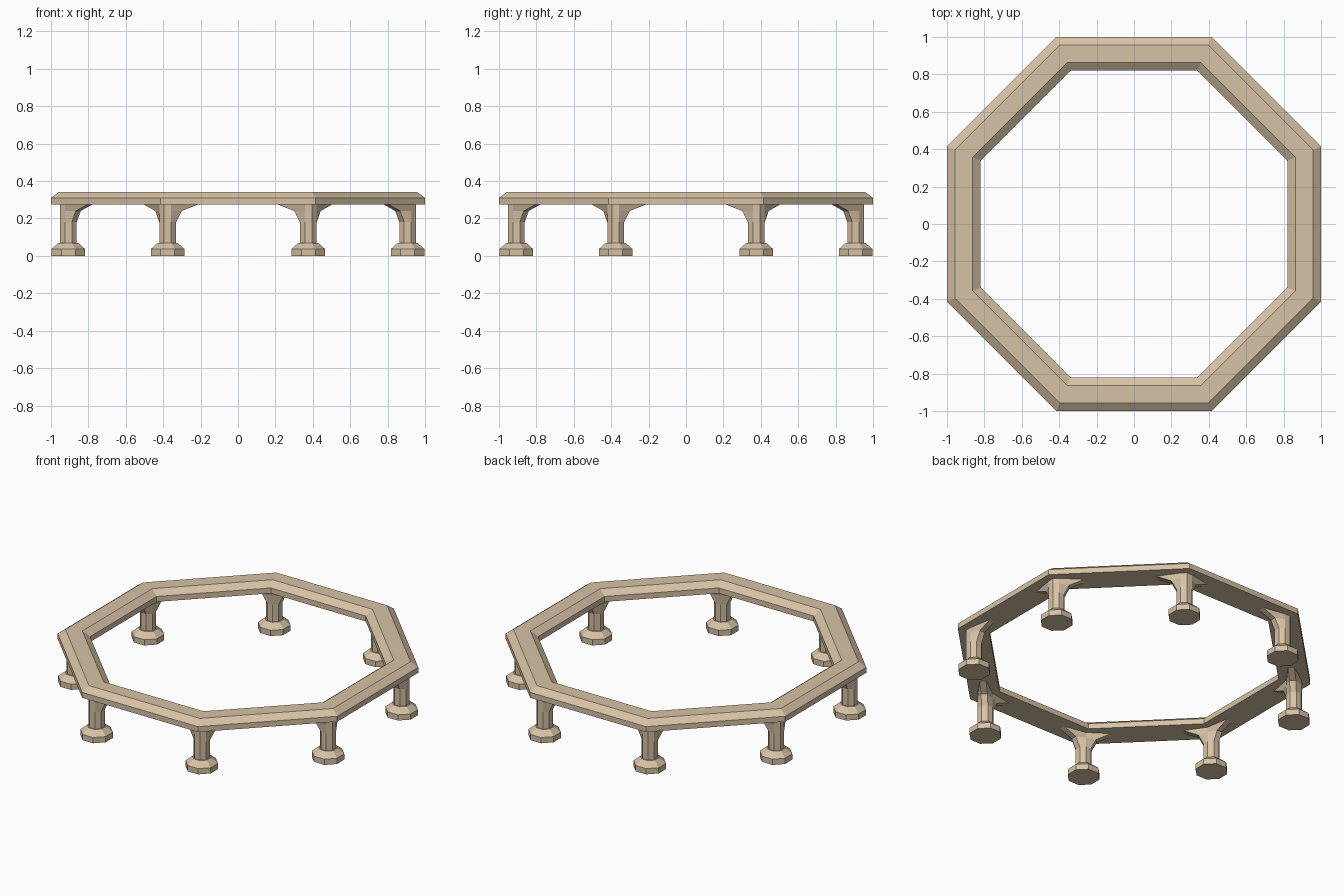
import bpy, bmesh
from math import cos, sin, pi
from mathutils import Vector

if "Cube" in bpy.data.objects:
    bpy.data.objects.remove(bpy.data.objects["Cube"])

mat = bpy.data.materials.new("sandstone")
mat.diffuse_color = (0.68, 0.54, 0.38, 1)
mat.use_nodes = True
mat.node_tree.nodes["Principled BSDF"].inputs["Base Color"].default_value = mat.diffuse_color
K = 1 / cos(pi / 8)  # apothem -> corner radius of an octagon


def octagon(a, z):
    return [Vector((a * K * cos((i + .5) * pi / 4), a * K * sin((i + .5) * pi / 4), z))
            for i in range(8)]


def loft(name, rings, closed=False, loc=(0, 0, 0)):
    bm = bmesh.new()
    vs = [[bm.verts.new(p) for p in r] for r in rings]
    pairs = list(zip(vs, vs[1:]))
    if closed:
        pairs.append((vs[-1], vs[0]))
    else:
        bm.faces.new(vs[0])
        bm.faces.new(vs[-1])
    for a, b in pairs:
        for i in range(8):
            j = (i + 1) % 8
            bm.faces.new((a[i], a[j], b[j], b[i]))
    bmesh.ops.recalc_face_normals(bm, faces=bm.faces)
    me = bpy.data.meshes.new(name)
    bm.to_mesh(me)
    bm.free()
    me.materials.append(mat)
    ob = bpy.data.objects.new(name, me)
    ob.location = loc
    bpy.context.collection.objects.link(ob)


# Octagonal top rail with chamfered upper edges
RAIL = [(1, .275), (1, .31), (.957, .342), (.863, .342), (.82, .31), (.82, .275)]
loft("top_rail", [octagon(a, z) for a, z in RAIL], closed=True)

# One pillar under each rail corner
for k in range(8):
    ang = (k + .5) * pi / 4
    loc = (.982 * cos(ang), .982 * sin(ang), 0)
    # Foot with sloped top
    loft(f"foot_{k + 1}", [octagon(.09, 0), octagon(.09, .037), octagon(.052, .07)], loc=loc)
    # Shaft whose two rail-facing sides flare into brackets
    tangents = [(k + 3) * pi / 4, (k - 2) * pi / 4]
    rings = [octagon(.045, .06)]
    for shift, z in [(0, .18), (.03, .24), (.12, .276)]:
        ring = octagon(.045, z)
        for t in tangents:
            d = Vector((cos(t), sin(t), 0))
            for p in ring:
                if p.dot(d) > .0449:
                    p += d * shift
        rings.append(ring)
    loft(f"pillar_{k + 1}", rings, loc=loc)
